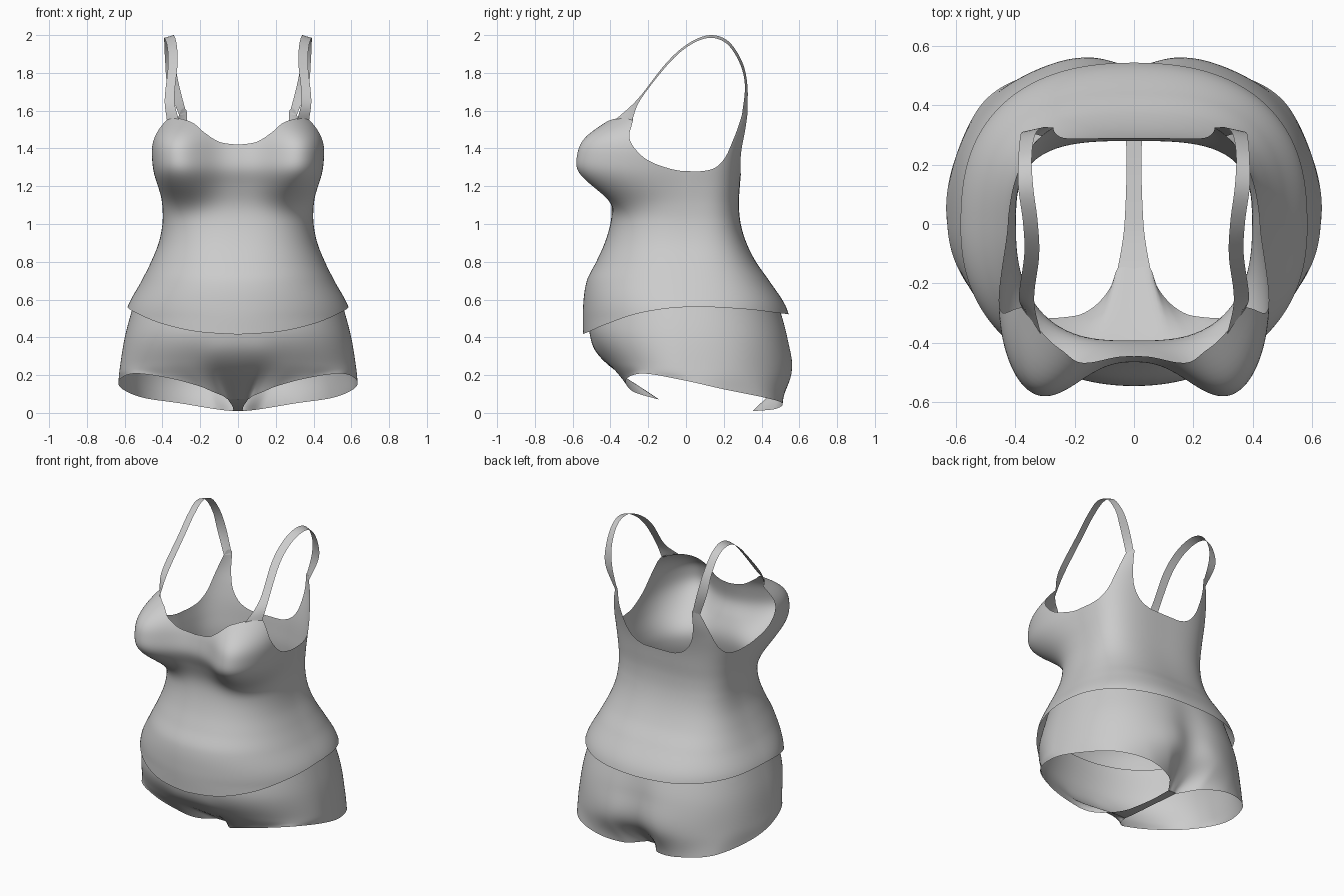
import bpy
import math

if "Cube" in bpy.data.objects:
    bpy.data.objects.remove(bpy.data.objects["Cube"], do_unlink=True)

fabric = bpy.data.materials.new("light_grey_fabric")
fabric.use_nodes = True
grey = (0.6, 0.6, 0.6, 1)
fabric.diffuse_color = grey
fabric.node_tree.nodes["Principled BSDF"].inputs["Base Color"].default_value = grey


def sample(table, t):
    """Smooth curve through rows of (parameter, values...)."""
    t = min(max(t, table[0][0]), table[-1][0])
    i = 0
    while i < len(table) - 2 and t > table[i + 1][0]:
        i += 1
    p, q = table[i], table[i + 1]
    before, after = table[max(i - 1, 0)], table[min(i + 2, len(table) - 1)]
    h = q[0] - p[0]
    s = (t - p[0]) / h
    out = []
    for k in range(1, len(p)):
        m0 = (q[k] - before[k]) / (q[0] - before[0]) * h
        m1 = (after[k] - p[k]) / (after[0] - p[0]) * h
        out.append((2*s**3 - 3*s**2 + 1) * p[k] + (s**3 - 2*s**2 + s) * m0
                   + (3*s**2 - 2*s**3) * q[k] + (s**3 - s**2) * m1)
    return out


def oval(deg, a, front, back, n_front, n_back):
    """Point on a squarish oval; 0 is centre front, 180 centre back."""
    s = max(math.sin(math.radians(deg)), 0)
    c = math.cos(math.radians(deg))
    n = n_front if c > 0 else n_back
    depth = -front if c > 0 else back
    x = 0 if s < 1e-6 else a * s ** (2 / n)
    return x, depth * abs(c) ** (2 / n)


def bell(d, width):
    return math.exp(-0.5 * (d / width) ** 2)


def sheet(name, columns):
    """Half surface from columns of points, mirrored across x."""
    rows = len(columns[0])
    verts = [p for col in columns for p in col]
    faces = []
    for i in range(len(columns) - 1):
        for j in range(rows - 1):
            a = i * rows + j
            faces.append((a, a + rows, a + rows + 1, a + 1))
    mesh = bpy.data.meshes.new(name)
    mesh.from_pydata(verts, [], faces)
    mesh.polygons.foreach_set("use_smooth", [True] * len(faces))
    mesh.materials.append(fabric)
    obj = bpy.data.objects.new(name, mesh)
    bpy.context.collection.objects.link(obj)
    mirror = obj.modifiers.new("mirror", "MIRROR")
    mirror.use_clip = True
    mirror.merge_threshold = 0.001
    return obj


# Torso: height, half width, front depth, back depth
torso = [(0.40, .62, .545, .57), (0.56, .585, .545, .53), (0.7, .51, .525, .44),
         (0.8, .46, .475, .37), (0.9, .42, .43, .32), (1.0, .40, .40, .29),
         (1.1, .398, .385, .28), (1.2, .405, .39, .285), (1.3, .415, .41, .295),
         (1.4, .42, .395, .315), (1.5, .41, .37, .345), (1.6, .385, .34, .37)]
# Angle and height of the hem and of the neckline with armholes
hem = [(0, .415), (20, .43), (40, .47), (65, .53), (90, .56), (120, .55), (150, .53), (180, .52)]
neck = [(0, 1.42), (9, 1.435), (18, 1.48), (27, 1.53), (35, 1.55), (44, 1.56), (55, 1.56),
        (59, 1.52), (62, 1.455), (66, 1.395), (71, 1.345), (78, 1.31), (90, 1.28), (107, 1.29),
        (118, 1.325), (126, 1.38), (131, 1.46), (134.5, 1.54), (137, 1.6), (145, 1.6),
        (148, 1.53), (151, 1.46), (156, 1.37), (163, 1.305), (172, 1.27), (180, 1.265)]


def body(deg, z):
    a, front, back = sample(torso, z)
    f = min(max((z - 0.5) / 0.5, 0), 1)
    x, y = oval(deg, a, front, back, 2.05 + 0.45 * f, 2.35 + 0.85 * f)
    # bust swells forward and outward, fuller underneath
    d = z - 1.36
    fade = math.exp(-abs(d / (0.2 if d > 0 else 0.22)) ** 3)
    y -= 0.235 * fade * (bell(deg - 38, 18.5) + bell(deg + 38, 18.5))
    x += 0.08 * fade * (bell(deg - 54, 19) - bell(deg + 54, 19))
    return x, y, z


def top_column(deg):
    lo, hi = sample(hem, deg)[0], sample(neck, deg)[0]
    return [body(deg, lo + (hi - lo) * j / 60) for j in range(61)]


sheet("swim_top", [top_column(i) for i in range(181)])

# Shoulder strap: inner x, outer x, y, z along the arch
arch = [(.337, .388, -.24, 1.66), (.32, .37, -.1, 1.84), (.325, .375, .01, 1.94),
        (.34, .39, .12, 1.985), (.345, .39, .215, 1.955), (.335, .385, .285, 1.85),
        (.312, .372, .312, 1.73)]


def strap_edge(column, front_deg, back_deg, lift):
    """Arch between two points on the top; lift raises the edge off the shoulder."""
    ends = [body(d, sample(neck, d)[0] - 0.005) for d in (front_deg, back_deg)]
    pts = [(p[column], p[2] + lift * (p[2] - .05) / .3, p[3] + lift * (p[3] - 1.6) / .4)
           for p in arch]
    keys = [(i, *p) for i, p in enumerate([ends[0]] + pts + [ends[1]])]
    return [sample(keys, i / 6) for i in range(6 * (len(keys) - 1) + 1)]


inner, outer = strap_edge(0, 42, 146, 0.015), strap_edge(1, 56, 136, 0)
middle = [[(a + b) / 2 for a, b in zip(p, q)] for p, q in zip(inner, outer)]
sheet("shoulder_straps", [inner, middle, outer])

# Bottoms: angle and position of the leg opening
leg = [(0, 0, -.15, .075), (9, .055, -.15, .073), (14, .08, -.215, .09), (19, .13, -.275, .11),
       (26, .2, -.31, .14), (42, .37, -.31, .185), (62, .55, -.22, .208), (88, .63, 0, .17),
       (108, .61, .2, .125), (128, .5, .42, .08), (150, .3, .51, .05), (166, .12, .47, .02),
       (175, .03, .36, .01), (180, 0, .36, .012)]
# Parameter, half width, front, back, front height and back height of the hip sections
hips = [(0, .54, .49, .48, .62, .62), (.35, .597, .51, .55, .42, .4),
        (.68, .626, .43, .575, .27, .2)]


def hip_column(deg):
    keys = []
    for t, a, front, back, z_front, z_back in hips:
        x, y = oval(deg, a, front, back, 2.1, 2.4)
        if y > 0:
            y -= 0.08 * t * bell(x, 0.085)
        rear = (1 - math.cos(math.radians(deg))) / 2
        keys.append((t, x, y, z_front + (z_back - z_front) * rear))
    keys.append((1, *sample(leg, deg)))
    return [sample(keys, j / 24) for j in range(25)]


sheet("swim_bottoms", [hip_column(i * 1.5) for i in range(121)])

# Crotch strip: y, half width, height
gusset = [(-.15, .055, .074), (-.08, .042, .055), (0, .032, .04), (.2, .025, .02),
          (.36, .03, .011)]
strip = [(-.15 + .51 * i / 20, *sample(gusset, -.15 + .51 * i / 20)) for i in range(21)]
sheet("crotch_strip", [[(w * k, y, z) for y, w, z in strip] for k in (0, 1)])
